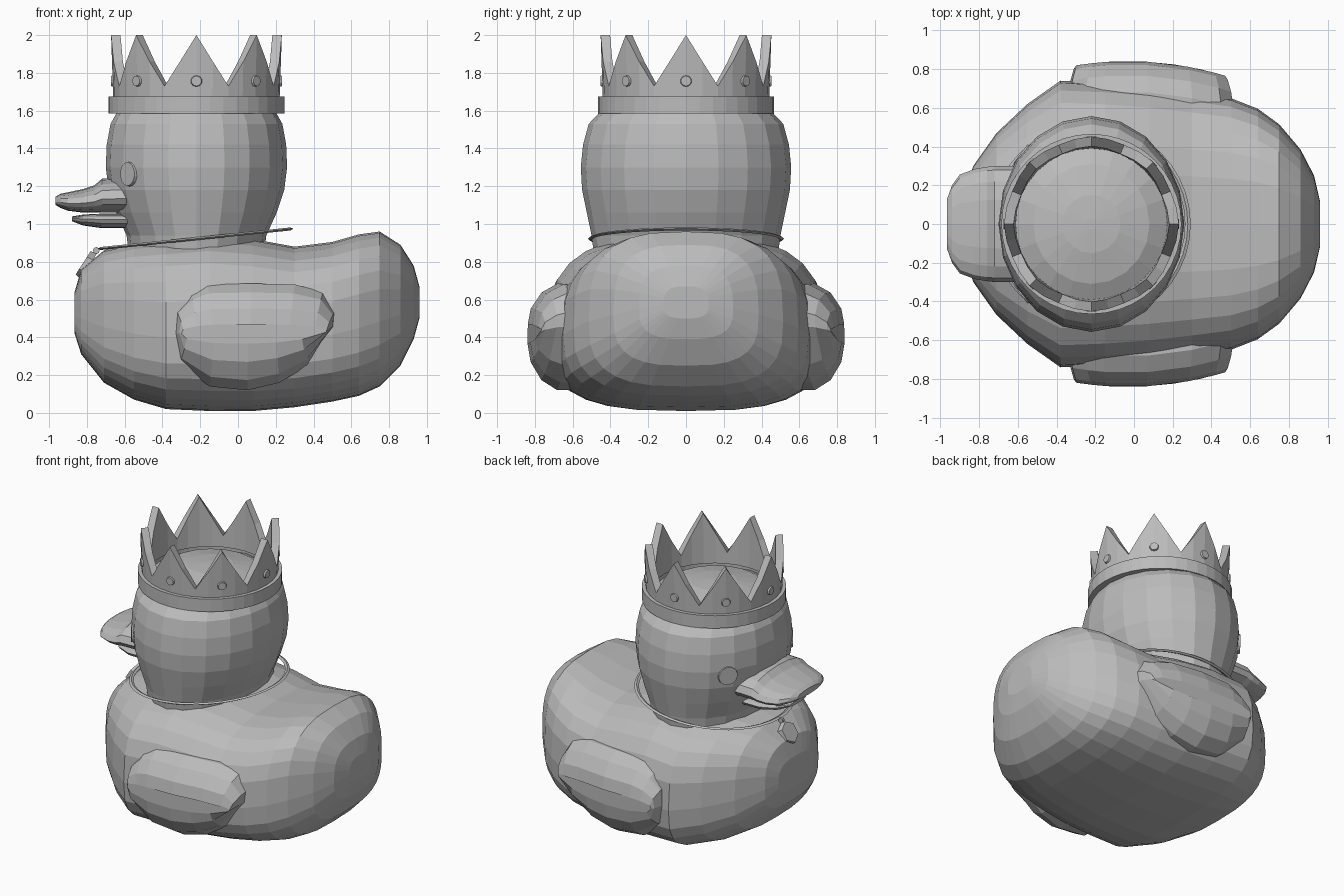
import bpy, bmesh
from math import sin, cos, pi, radians
from mathutils import Vector, Matrix

if "Cube" in bpy.data.objects:
    bpy.data.objects.remove(bpy.data.objects["Cube"], do_unlink=True)

grey = bpy.data.materials.new("plain grey")
grey.use_nodes = True
colour = (0.5, 0.5, 0.5, 1)
grey.diffuse_color = colour
grey.node_tree.nodes["Principled BSDF"].inputs["Base Color"].default_value = colour


def finish(name, bm):
    bmesh.ops.recalc_face_normals(bm, faces=bm.faces)
    mesh = bpy.data.meshes.new(name)
    bm.to_mesh(mesh)
    bm.free()
    mesh.materials.append(grey)
    obj = bpy.data.objects.new(name, mesh)
    bpy.context.collection.objects.link(obj)
    return obj


def skin(name, rings, closed=False):
    """Bridge equal rings of points; cap the ends or join last to first."""
    bm = bmesh.new()
    rows = [[bm.verts.new(p) for p in ring] for ring in rings]
    n = len(rows[0])
    pairs = list(zip(rows, rows[1:]))
    if closed:
        pairs.append((rows[-1], rows[0]))
    else:
        bm.faces.new(rows[0])
        bm.faces.new(rows[-1])
    for a, b in pairs:
        for i in range(n):
            j = (i + 1) % n
            bm.faces.new((a[i], a[j], b[j], b[i]))
    return finish(name, bm)


def spow(v, e):
    return abs(v) ** e * (1 if v >= 0 else -1)


def loft(name, stations, power, middle, n):
    """Rounded sections along x from (x, low z, high z, half width)."""
    rings = []
    for x, lo, hi, w in stations:
        mid = lo + (hi - lo) * middle
        ring = []
        for i in range(n):
            a = 2 * pi * i / n
            c, s = spow(cos(a), 2 / power), spow(sin(a), 2 / power)
            ring.append((x, w * c, mid + s * (hi - mid if s > 0 else mid - lo)))
        rings.append(ring)
    return skin(name, rings)


def circle(rx, ry, z, n):
    return [(-0.22 + rx * cos(2 * pi * i / n), ry * sin(2 * pi * i / n), z) for i in range(n)]


def disc(name, centre, normal, radius, depth, sides, bevel):
    bm = bmesh.new()
    turn = Vector(normal).to_track_quat('Z', 'Y').to_matrix().to_4x4()
    bmesh.ops.create_cone(bm, cap_ends=True, segments=sides, radius1=radius,
                          radius2=radius * bevel, depth=depth,
                          matrix=Matrix.Translation(centre) @ turn)
    return finish(name, bm)


# Body with raised tail
loft("body", [(-0.865, 0.42, 0.64, 0.2), (-0.83, 0.31, 0.76, 0.3),
              (-0.71, 0.16, 0.86, 0.47), (-0.55, 0.07, 0.9, 0.62),
              (-0.38, 0.02, 0.92, 0.74), (-0.15, 0.01, 0.94, 0.73),
              (0.08, 0.01, 0.92, 0.71), (0.3, 0.03, 0.88, 0.68),
              (0.5, 0.06, 0.905, 0.65), (0.64, 0.09, 0.945, 0.595),
              (0.75, 0.14, 0.96, 0.515), (0.86, 0.25, 0.89, 0.385),
              (0.93, 0.39, 0.78, 0.25), (0.96, 0.5, 0.67, 0.12)], 2.95, 0.42, 28)

# Head
skin("head", [circle(rx, ry, z, 20) for rx, ry, z in
              [(0.36, 0.49, 0.86), (0.37, 0.5, 0.94), (0.425, 0.525, 1.06),
               (0.465, 0.55, 1.18), (0.48, 0.557, 1.3), (0.475, 0.545, 1.42),
               (0.455, 0.515, 1.53), (0.41, 0.44, 1.61), (0.3, 0.31, 1.675),
               (0.15, 0.15, 1.71), (0.03, 0.03, 1.718)]])

# Bill
loft("upper_bill", [(-0.965, 1.1, 1.145, 0.13), (-0.94, 1.085, 1.16, 0.2),
                    (-0.9, 1.07, 1.168, 0.255), (-0.82, 1.06, 1.185, 0.285),
                    (-0.76, 1.06, 1.205, 0.295), (-0.72, 1.06, 1.24, 0.3),
                    (-0.55, 1.06, 1.25, 0.3)], 2.2, 0.4, 16)
loft("lower_bill", [(-0.88, 1.015, 1.04, 0.09), (-0.82, 0.992, 1.05, 0.17),
                    (-0.72, 0.978, 1.055, 0.21), (-0.55, 0.978, 1.055, 0.21)], 2.4, 0.6, 16)

# Wings and eyes, one per side
outline = [(-0.34, 0.42), (-0.33, 0.55), (-0.25, 0.64), (-0.16, 0.68), (0.07, 0.685),
           (0.3, 0.68), (0.45, 0.64), (0.515, 0.54), (0.51, 0.46), (0.37, 0.25),
           (0.22, 0.16), (0.05, 0.12), (-0.15, 0.14), (-0.31, 0.26)]
for side, word in ((1, "left"), (-1, "right")):
    rings = []
    for sx, sz, y in ((1, 1, 0.58), (1, 1, 0.68), (0.97, 0.82, 0.765),
                      (0.93, 0.5, 0.822), (0.9, 0.18, 0.838)):
        ring = []
        for x, z in outline:
            dx = (x - 0.07) * sx
            ring.append((0.07 + dx, side * (y - 0.06 * dx - 0.3 * dx * dx),
                         0.42 + (z - 0.42) * sz))
        rings.append(ring)
    skin(word + "_wing", rings)
    disc(word + "_eye", (-0.572, side * 0.352, 1.265), (-0.8, side * 0.6, 0),
         0.07, 0.035, 14, 0.9)

# Crown: base band, pointed wall and studs
skin("crown_band", [circle(r, r, z, 40) for r, z in
                    ((0.465, 1.585), (0.465, 1.675), (0.4, 1.675), (0.4, 1.585))], True)
wall = []
for i in range(32):
    a = 2 * pi * i / 32
    top = (2.0, 1.86, 1.73, 1.86)[i % 4]
    flare = 0.012 * (top - 1.66) / 0.34
    wall.append([(-0.22 + r * cos(a), r * sin(a), z) for r, z in
                 ((0.44, 1.65), (0.44 + flare, top), (0.39 + flare, top), (0.39, 1.65))])
skin("crown_points", wall, True)
for i in range(8):
    a = radians(45 * i)
    disc("crown_stud", (-0.22 + 0.438 * cos(a), 0.438 * sin(a), 1.757),
         (cos(a), sin(a), 0), 0.036, 0.03, 10, 0.75)

# Necklace with hexagonal pendant
cord = []
for i in range(40):
    a = 2 * pi * i / 40
    cord.append([(-0.225 + r * cos(a), r * sin(a), 0.922 + 0.103 * r * cos(a) + h)
                 for r, h in ((0.518, 0), (0.503, 0.008), (0.488, 0), (0.503, -0.008))])
skin("necklace", cord, True)
disc("pendant", (-0.805, 0, 0.785), (-0.84, 0, 0.54), 0.08, 0.035, 6, 0.92)
disc("pendant_link", (-0.75, 0, 0.86), (0, 1, 0), 0.018, 0.02, 8, 1)
